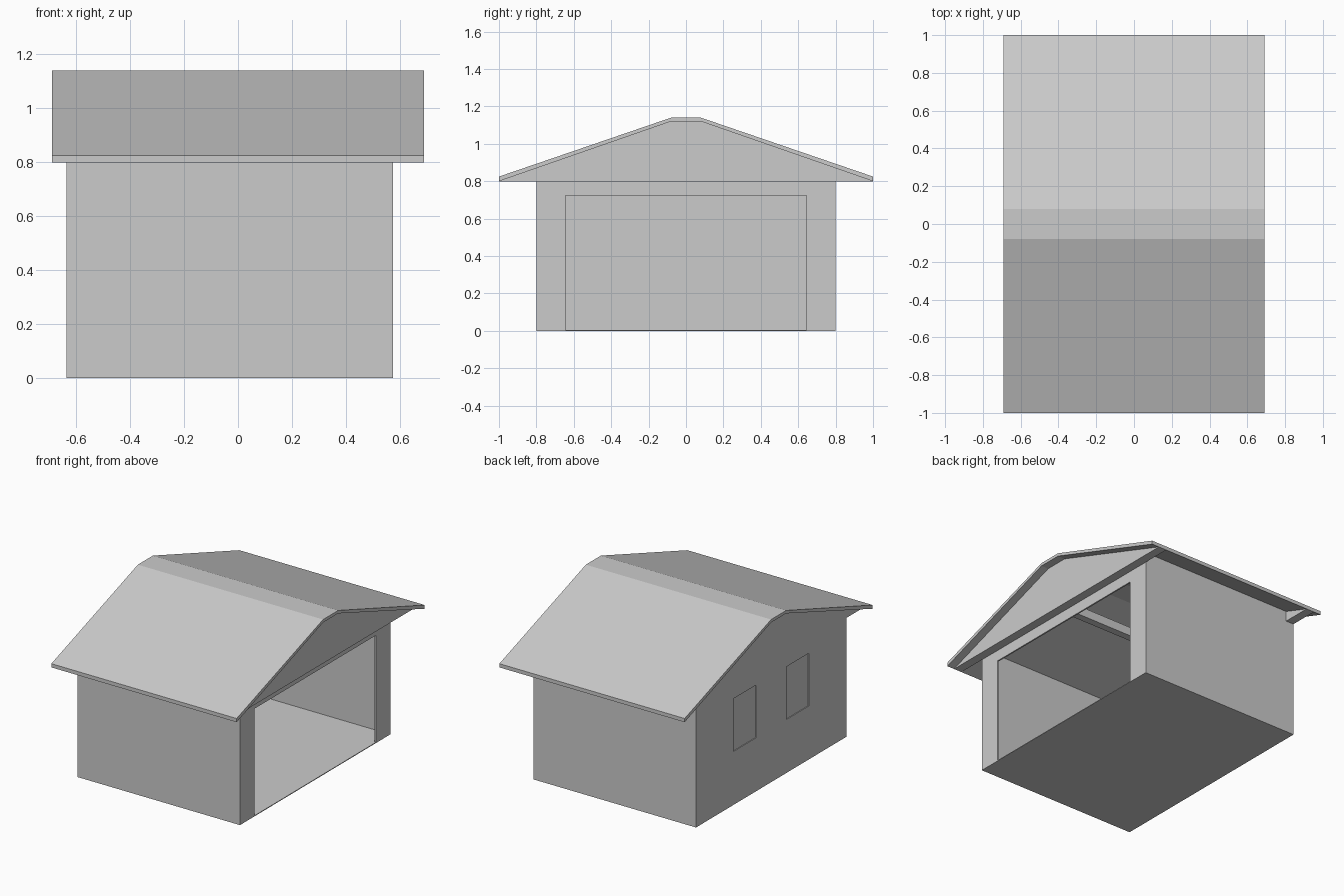
import bpy, bmesh

if "Cube" in bpy.data.objects:
    bpy.data.objects.remove(bpy.data.objects["Cube"])


def extrude_x(name, profile, x0, x1):
    """Extrude a closed (y, z) profile from x0 to x1."""
    bm = bmesh.new()
    face = bm.faces.new([bm.verts.new((x0, y, z)) for y, z in profile])
    res = bmesh.ops.extrude_face_region(bm, geom=[face])
    verts = [g for g in res["geom"] if isinstance(g, bmesh.types.BMVert)]
    bmesh.ops.translate(bm, verts=verts, vec=(x1 - x0, 0, 0))
    bmesh.ops.recalc_face_normals(bm, faces=bm.faces)
    mesh = bpy.data.meshes.new(name)
    bm.to_mesh(mesh)
    bm.free()
    ob = bpy.data.objects.new(name, mesh)
    bpy.context.collection.objects.link(ob)
    return ob


def box(name, x0, x1, y0, y1, z0, z1):
    return extrude_x(name, [(y0, z0), (y1, z0), (y1, z1), (y0, z1)], x0, x1)


def mirrored(half):
    """Complete a profile given on the +y side, listed from eave to ridge."""
    return half + [(-y, z) for y, z in reversed(half)]


BACK, DOOR = -0.635, 0.575   # outer x of the end walls
T = 0.01                     # wall thickness

# Floor slab
box("floor", BACK, DOOR, -0.8, 0.8, 0, 0.005)

# Side walls, reaching up to the roof underside
for name, s in (("front_wall", -1), ("rear_wall", 1)):
    extrude_x(name, [(s * 0.8, 0), (s * 0.8, 0.87),
                     (s * (0.8 - T), 0.873), (s * (0.8 - T), 0)], BACK, DOOR)

# End wall with the wide door opening
extrude_x("door_wall", mirrored([(0.645, 0.005), (0.8, 0.005), (0.8, 0.8)])
          + [(-0.645, 0.725), (0.645, 0.725)], DOOR - T, DOOR)

# Opposite end wall with two shallow window recesses
wall = box("window_wall", BACK, BACK + 0.015, -0.8, 0.8, 0, 0.8)
for i, s in enumerate((-1, 1)):
    y0, y1 = sorted((s * 0.16, s * 0.40))
    cutter = box("window_cutter_%d" % i, BACK - 0.05, BACK + 0.005,
                 y0, y1, 0.36, 0.715)
    cutter.hide_render = True
    cutter.hide_set(True)
    mod = wall.modifiers.new("window_%d" % i, "BOOLEAN")
    mod.operation = "DIFFERENCE"
    mod.solver = "EXACT"
    mod.object = cutter

# Gable ends filling the space under the roof
gable = mirrored([(1.0, 0.80), (0.08, 1.12)])
extrude_x("gable_door_end", gable, DOOR, 0.635)
extrude_x("gable_window_end", gable, BACK, -0.575)

# Roof shell with flattened ridge
roof = mirrored([(1.0, 0.825), (0.08, 1.14)])
extrude_x("roof", roof + [(-1.0, 0.80), (-0.08, 1.12),
                          (0.08, 1.12), (1.0, 0.80)], -0.69, 0.69)

# Tie beam inside
box("tie_beam", -0.575, DOOR, -0.02, 0.03, 0.80, 0.86)
